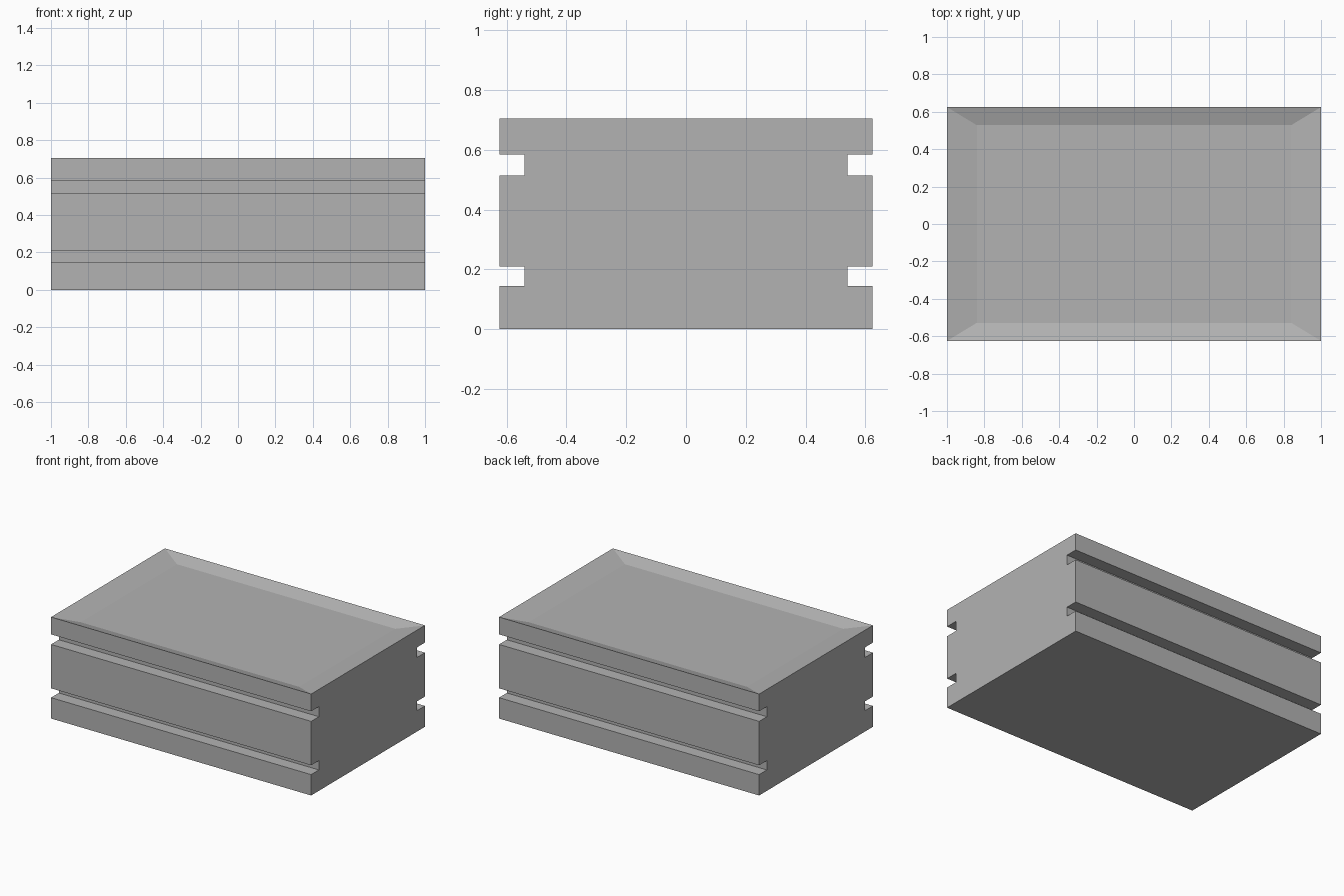
import bpy, bmesh
from mathutils import Vector

cube = bpy.data.objects.get("Cube")
if cube:
    bpy.data.objects.remove(cube, do_unlink=True)

HALF_LENGTH, HALF_WIDTH, HEIGHT = 1.0, 0.625, 0.705
GROOVE_Y = 0.54
GROOVES = [(0.145, 0.21), (0.515, 0.585)]
DISH_X, DISH_Y, DISH_DEPTH = 0.84, 0.528, 0.03

grey = bpy.data.materials.new("plain grey")
grey.use_nodes = True
colour = (0.45, 0.45, 0.45, 1)
grey.diffuse_color = colour
grey.node_tree.nodes["Principled BSDF"].inputs["Base Color"].default_value = colour

# Grooved cross-section, mirrored front to back
side = [(HALF_WIDTH, 0)]
for low, high in GROOVES:
    side += [(HALF_WIDTH, low), (GROOVE_Y, low), (GROOVE_Y, high), (HALF_WIDTH, high)]
side.append((HALF_WIDTH, HEIGHT))
profile = side + [(-y, z) for y, z in reversed(side)]

# Extrude the section along the length
bm = bmesh.new()
end = bm.faces.new([bm.verts.new((-HALF_LENGTH, y, z)) for y, z in profile])
extruded = bmesh.ops.extrude_face_region(bm, geom=[end])["geom"]
moved = [v for v in extruded if isinstance(v, bmesh.types.BMVert)]
bmesh.ops.translate(bm, verts=moved, vec=Vector((2 * HALF_LENGTH, 0, 0)))
bmesh.ops.recalc_face_normals(bm, faces=bm.faces)

# Shallow dished top with sloping borders
top = max(bm.faces, key=lambda f: f.calc_center_median().z)
bmesh.ops.inset_individual(bm, faces=[top], thickness=0.1)
for v in top.verts:
    v.co.x = DISH_X if v.co.x > 0 else -DISH_X
    v.co.y = DISH_Y if v.co.y > 0 else -DISH_Y
    v.co.z = HEIGHT - DISH_DEPTH

mesh = bpy.data.meshes.new("grooved_block")
bm.to_mesh(mesh)
bm.free()
mesh.materials.append(grey)
block = bpy.data.objects.new("grooved_block", mesh)
bpy.context.collection.objects.link(block)
